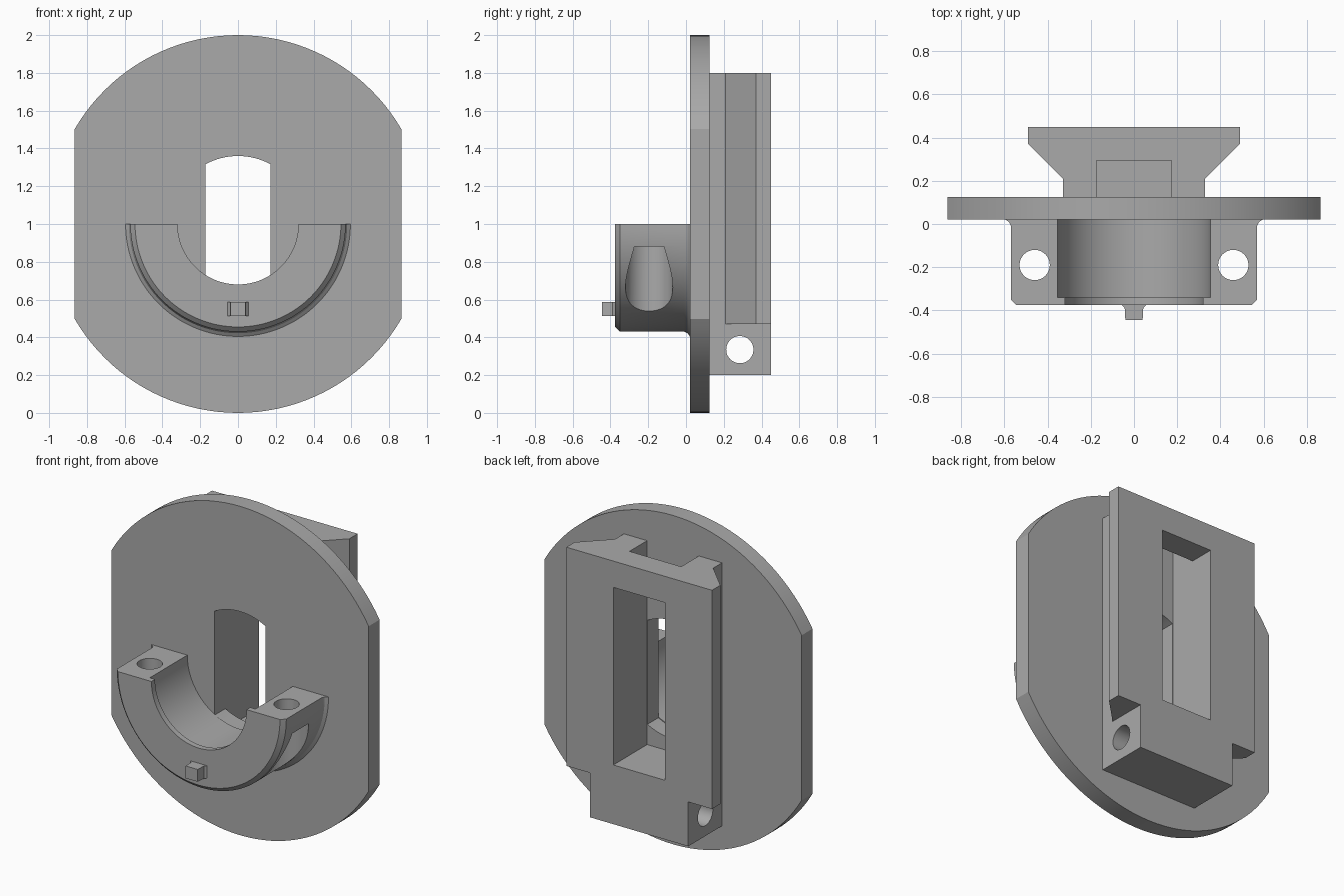
import bpy, bmesh
from math import acos, cos, sin, pi, radians
from mathutils import Vector

if "Cube" in bpy.data.objects:
    bpy.data.objects.remove(bpy.data.objects["Cube"], do_unlink=True)

grey = bpy.data.materials.new("plain grey")
grey.use_nodes = True
grey.diffuse_color = (0.4, 0.4, 0.4, 1)
grey.node_tree.nodes["Principled BSDF"].inputs["Base Color"].default_value = (0.4, 0.4, 0.4, 1)


def loft(name, rings):
    """Skin a row of equal closed rings and cap both ends."""
    bm = bmesh.new()
    rows = [[bm.verts.new(p) for p in ring] for ring in rings]
    for a, b in zip(rows, rows[1:]):
        for i in range(len(a)):
            j = (i + 1) % len(a)
            bm.faces.new((a[i], a[j], b[j], b[i]))
    bm.faces.new(rows[0][::-1])
    bm.faces.new(rows[-1])
    bmesh.ops.recalc_face_normals(bm, faces=bm.faces)
    mesh = bpy.data.meshes.new(name)
    bm.to_mesh(mesh)
    bm.free()
    mesh.materials.append(grey)
    obj = bpy.data.objects.new(name, mesh)
    bpy.context.collection.objects.link(obj)
    return obj


def prism(name, outline, axis, lo, hi):
    """Extrude a 2D outline along x, y or z."""
    place = {"x": lambda u, v, w: Vector((w, u, v)),
             "y": lambda u, v, w: Vector((u, w, v)),
             "z": lambda u, v, w: Vector((u, v, w))}[axis]
    return loft(name, [[place(u, v, w) for u, v in outline] for w in (lo, hi)])


def box(name, x0, x1, y0, y1, z0, z1):
    return prism(name, [(x0, y0), (x1, y0), (x1, y1), (x0, y1)], "z", z0, z1)


def circle(u, v, r, n=48):
    return [(u + r * cos(2 * pi * i / n), v + r * sin(2 * pi * i / n)) for i in range(n)]


def flatted_disc(r, half, n):
    """Circle about z = 1 with flat left and right sides."""
    a = acos(half / r)
    angles = [a + (pi - 2 * a) * i / n for i in range(n + 1)]
    return [(r * cos(t + s), 1 + r * sin(t + s)) for s in (0, pi) for t in angles]


def cut(target, cutter):
    mod = target.modifiers.new("cut", "BOOLEAN")
    mod.operation = "DIFFERENCE"
    mod.solver = "EXACT"
    mod.object = cutter
    bpy.context.view_layer.objects.active = target
    bpy.ops.object.modifier_apply(modifier=mod.name)
    bpy.data.objects.remove(cutter, do_unlink=True)


def smooth(obj):
    bpy.ops.object.select_all(action="DESELECT")
    obj.select_set(True)
    bpy.context.view_layer.objects.active = obj
    bpy.ops.object.shade_smooth_by_angle(angle=radians(25))


# Mounting plate with its central slot
plate = prism("mounting_plate", flatted_disc(1, 0.865, 40), "y", 0.02, 0.125)
cut(plate, prism("slot_cutter", flatted_disc(0.36, 0.172, 16), "y", -0.1, 0.3))
smooth(plate)

# Half-ring saddle: lipped bore, chamfered front, flared root
section = [(0.355, 0.02), (0.355, -0.34), (0.32, -0.34), (0.32, -0.375),
           (0.545, -0.375), (0.57, -0.35), (0.57, -0.01), (0.578, 0.008), (0.595, 0.02)]
steps = 64
saddle = loft("bearing_saddle", [
    [Vector((r * cos(t), y, 1 + r * sin(t))) for r, y in section]
    for t in (pi + pi * i / steps for i in range(steps + 1))])

# Bolt holes with head pockets open underneath
for side in (-1, 1):
    cut(saddle, prism("bolt_cutter", circle(side * 0.46, -0.19, 0.07), "z", 0.3, 1.1))
    cut(saddle, prism("pocket_cutter", circle(side * 0.46, -0.195, 0.125), "z", 0.2, 0.88))
smooth(saddle)

# Small peg with a flared foot
peg = prism("locating_peg", [(-0.055, -0.37), (-0.055, -0.377), (-0.043, -0.39), (-0.04, -0.445),
                             (0.04, -0.445), (0.043, -0.39), (0.055, -0.377), (0.055, -0.37)],
            "z", 0.513, 0.588)

# Dovetail block on the back
half = [(0.33, 0.12), (0.33, 0.21), (0.49, 0.37), (0.49, 0.45)]
block = prism("dovetail_block", half + [(-x, y) for x, y in reversed(half)], "z", 0.2, 1.8)
cut(block, box("window_cutter", -0.174, 0.174, 0.05, 0.6, 0.56, 1.64))
cut(block, box("channel_cutter", -0.174, 0.174, 0.05, 0.295, 1.5, 1.9))
for x0, x1 in ((-0.6, -0.33), (0.33, 0.6)):
    cut(block, box("notch_cutter", x0, x1, 0.15, 0.6, 0.1, 0.47))
cut(block, prism("pin_cutter", circle(0.285, 0.335, 0.072), "x", -0.7, 0.7))
smooth(block)
